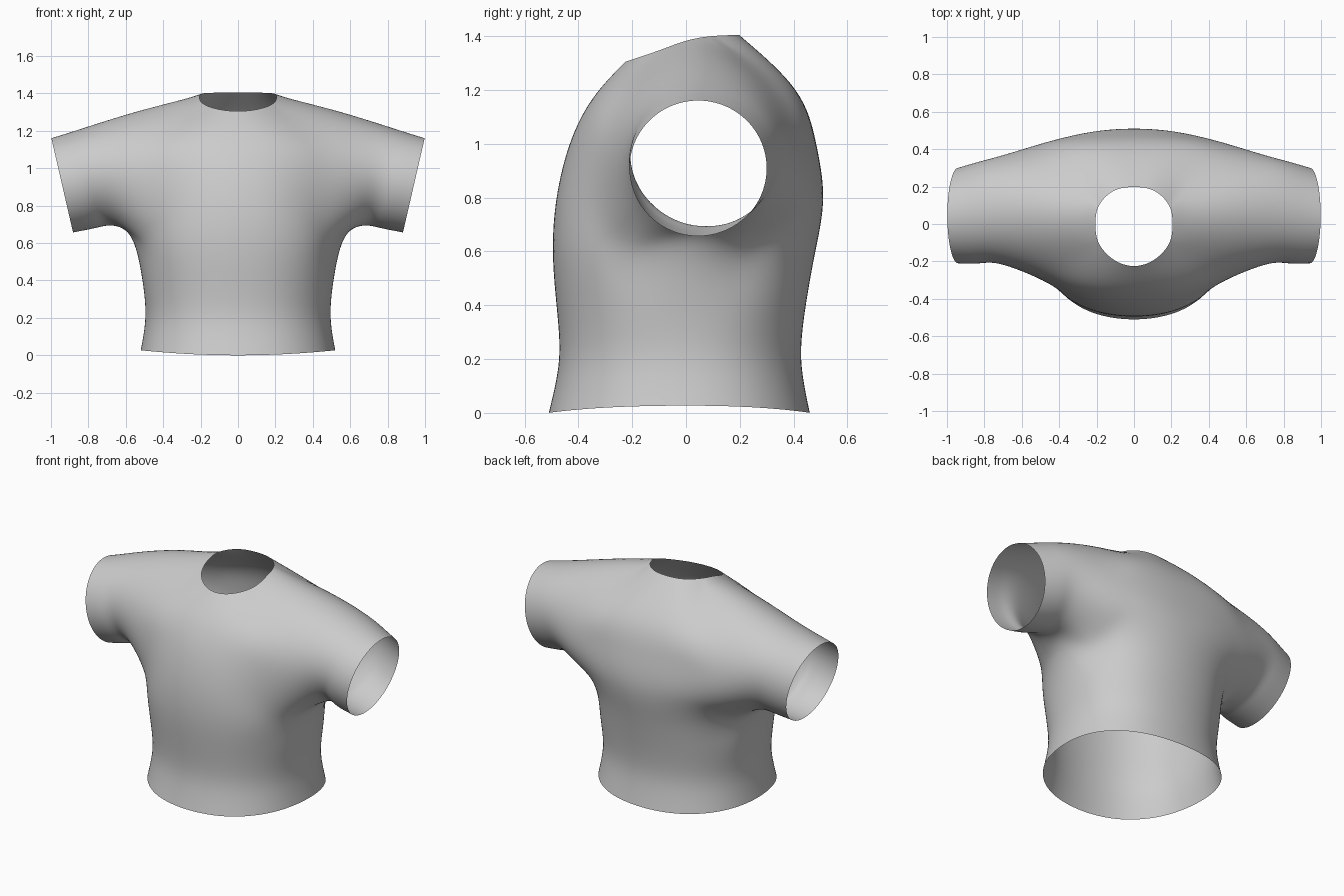
import bpy, bmesh
from math import sin, cos, pi
from mathutils import Vector

if "Cube" in bpy.data.objects:
    bpy.data.objects.remove(bpy.data.objects["Cube"])

# Half shirt (x >= 0): columns 0..8 run front centre -> side -> back centre
P = {}


def spow(v, e):
    return (1 if v >= 0 else -1) * abs(v) ** e


# Torso rings: z front/back, z side, half width, front depth, back depth
RINGS = [(0, .027, .52, .51, .46), (.12, .125, .503, .483, .437), (.25, .25, .495, .47, .428),
         (.43, .43, .515, .484, .45), (.61, .61, .54, .495, .483)]
for r, (z0, z1, rx, yf, yb) in enumerate(RINGS):
    for c in range(9):
        a = pi * c / 8
        k = spow(cos(a), .9)
        s = abs(sin(a)) ** .9 if 0 < c < 8 else 0
        P[c, r] = (rx * s, -k * (yf if k > 0 else yb), z0 + (z1 - z0) * s * s)
P[4, 4] = (.58, .03, .65)

# Front and back panels, rows 5..8, from the centre out to the armhole
FRONT = [[(0, -.48, .8), (.2, -.455, .8), (.37, -.375, .79), (.51, -.275, .76)],
         [(0, -.432, 1.0), (.19, -.41, 1.0), (.36, -.355, .98), (.51, -.29, .94)],
         [(0, -.345, 1.17), (.17, -.33, 1.17), (.34, -.29, 1.15), (.51, -.24, 1.11)],
         [(0, -.225, 1.305), (.11, -.19, 1.317), (.19, -.1, 1.347), (.51, -.11, 1.25)]]
BACK = [[(0, .51, .8), (.19, .498, .8), (.37, .455, .79), (.51, .39, .77)],
        [(0, .482, 1.0), (.18, .475, 1.0), (.35, .453, .99), (.51, .423, .96)],
        [(0, .408, 1.2), (.17, .403, 1.2), (.34, .385, 1.18), (.51, .355, 1.14)],
        [(0, .197, 1.404), (.11, .177, 1.404), (.19, .095, 1.4), (.51, .21, 1.275)]]
for r in range(4):
    for c in range(4):
        P[c, r + 5] = FRONT[r][c]
        P[8 - c, r + 5] = BACK[r][c]
P[2, 9] = P[6, 9] = (.205, 0, 1.383)
P[3, 9] = P[5, 9] = (.51, .05, 1.312)

faces = []


def quad(*keys):
    faces.append([P[k] for k in keys])


for r in range(4):
    for c in range(8):
        quad((c, r), (c + 1, r), (c + 1, r + 1), (c, r + 1))
for r in range(4, 8):
    for c in (0, 1, 2, 5, 6, 7):
        quad((c, r), (c + 1, r), (c + 1, r + 1), (c, r + 1))
for c in (2, 5):
    quad((c, 8), (c + 1, 8), (c + 1, 9), (c, 9))

# Sleeve: armhole loop, then ellipses out to the tilted cuff
loop = [P[4, 4]] + [P[3, r] for r in range(4, 10)] + [P[5, r] for r in range(8, 3, -1)]
SLEEVE = [((.715, .075, .963), .288, (.04, 0, .274)),
          ((.83, .06, .936), .272, (.07, 0, .255)),
          ((.94, .045, .909), .255, (.058, 0, .252))]
for ctr, ry, up in SLEEVE:
    nxt = []
    for k in range(12):
        a = 2 * pi * k / 12
        nxt.append(tuple(Vector(ctr) - cos(a) * Vector(up) - sin(a) * Vector((0, ry, 0))))
    for k in range(12):
        m = (k + 1) % 12
        faces.append([loop[m], loop[k], nxt[k], nxt[m]])
    loop = nxt

# Mirror both halves into one welded cage
bm = bmesh.new()
for sx in (1, -1):
    for f in faces:
        bm.faces.new([bm.verts.new((sx * x, y, z)) for x, y, z in f])
bmesh.ops.remove_doubles(bm, verts=bm.verts[:], dist=1e-4)
bmesh.ops.recalc_face_normals(bm, faces=bm.faces[:])
mesh = bpy.data.meshes.new("shirt")
bm.to_mesh(mesh)
bm.free()
shirt = bpy.data.objects.new("shirt", mesh)
bpy.context.collection.objects.link(shirt)
mesh.shade_smooth()
sub = shirt.modifiers.new("smooth", 'SUBSURF')
sub.levels = 1

# Push the cage outward until the smooth surface nearly meets the set points
target = [v.co.copy() for v in mesh.vertices]
for _ in range(3):
    mesh.update()
    shirt.update_tag()
    bpy.context.view_layer.update()
    ev = shirt.evaluated_get(bpy.context.evaluated_depsgraph_get())
    now = [v.co.copy() for v in ev.data.vertices[:len(target)]]
    for v, t, n in zip(mesh.vertices, target, now):
        v.co += (t - n) * .8
mesh.update()
sub.levels = sub.render_levels = 3
